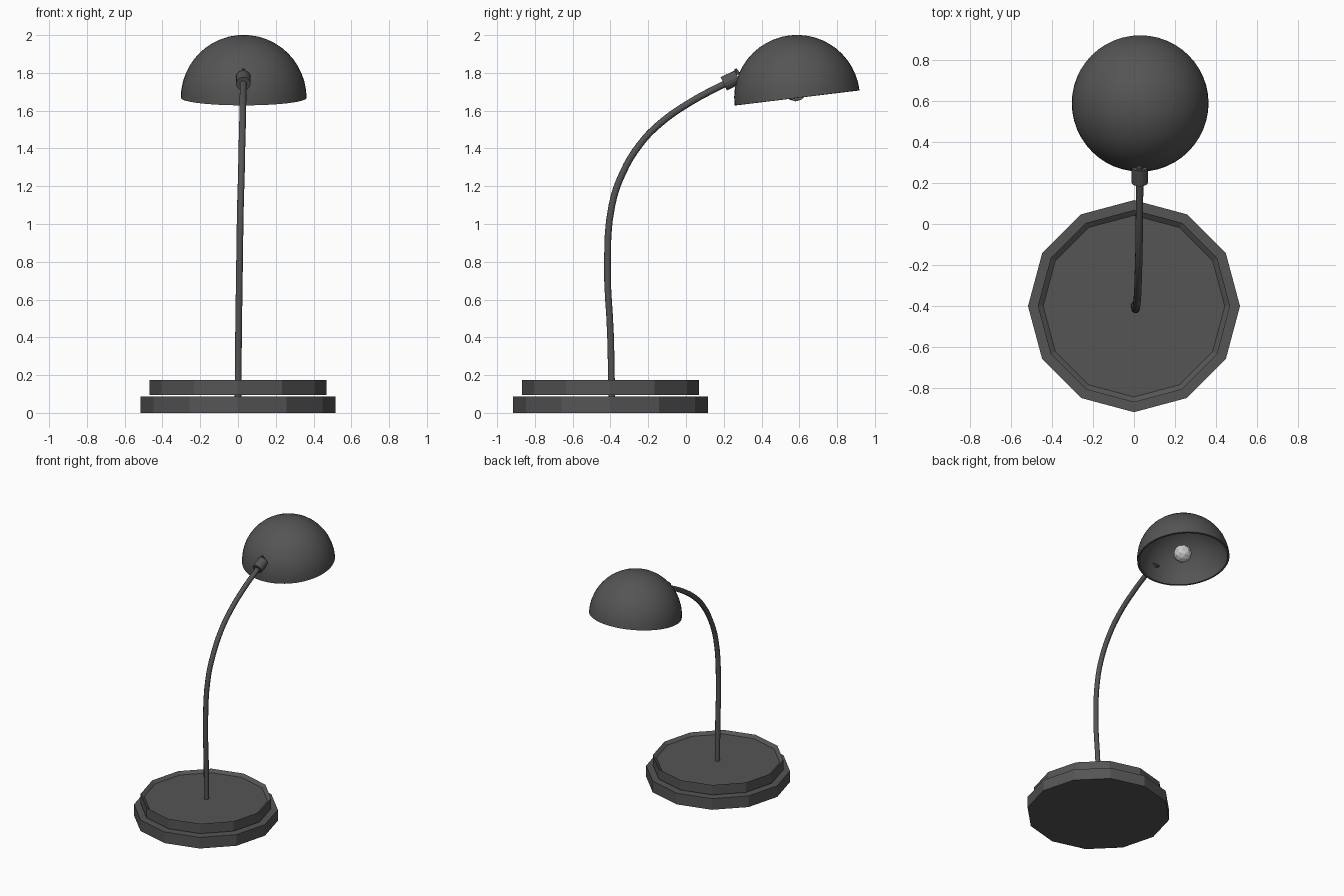
import bpy, bmesh
from math import radians
from mathutils import Vector, Matrix

if "Cube" in bpy.data.objects:
    bpy.data.objects.remove(bpy.data.objects["Cube"])


def material(name, v):
    m = bpy.data.materials.new(name)
    m.diffuse_color = (v, v, v, 1)
    m.use_nodes = True
    m.node_tree.nodes["Principled BSDF"].inputs["Base Color"].default_value = m.diffuse_color
    return m


dark = material("dark_metal", 0.09)
pale = material("bulb_glass", 0.6)


def add_object(name, bm, mat, smooth=False):
    bmesh.ops.recalc_face_normals(bm, faces=bm.faces)
    me = bpy.data.meshes.new(name)
    bm.to_mesh(me)
    bm.free()
    for p in me.polygons:
        p.use_smooth = smooth
    me.materials.append(mat)
    ob = bpy.data.objects.new(name, me)
    bpy.context.collection.objects.link(ob)
    return ob


def rod(name, a, b, r1, r2, sides):
    """Cylinder or cone running from point a to point b."""
    a, b = Vector(a), Vector(b)
    d = b - a
    mat = Matrix.Translation((a + b) / 2) @ d.to_track_quat('Z', 'Y').to_matrix().to_4x4()
    bm = bmesh.new()
    bmesh.ops.create_cone(bm, cap_ends=True, segments=sides, radius1=r1, radius2=r2,
                          depth=d.length, matrix=mat)
    return add_object(name, bm, dark)


# Base: two twelve-sided discs with a hairline gap between them
BASE_Y = -0.4
rod("base_lower", (0, BASE_Y, 0), (0, BASE_Y, 0.088), 0.516, 0.516, 12)

# Upper disc has a shallow recessed top inside a thin rim
bm = bmesh.new()
bmesh.ops.create_cone(bm, cap_ends=True, segments=12, radius1=0.468, radius2=0.468,
                      depth=0.078, matrix=Matrix.Translation((0, BASE_Y, 0.134)))
top = max(bm.faces, key=lambda f: f.calc_center_median().z)
bmesh.ops.inset_region(bm, faces=[top], thickness=0.026)
bmesh.ops.translate(bm, verts=top.verts, vec=(0, 0, -0.02))
add_object("base_upper", bm, dark)

# Curved stem
path = [(0.0, -0.393, 0.08), (0.003, -0.4, 0.42), (0.008, -0.416, 0.78),
        (0.013, -0.392, 1.10), (0.018, -0.335, 1.27), (0.021, -0.245, 1.42),
        (0.024, -0.14, 1.53), (0.026, 0.02, 1.643), (0.028, 0.21, 1.745)]
cu = bpy.data.curves.new("stem", 'CURVE')
cu.dimensions = '3D'
cu.bevel_depth = 0.019
cu.bevel_resolution = 2
cu.resolution_u = 4
cu.use_fill_caps = True
sp = cu.splines.new('BEZIER')
sp.bezier_points.add(len(path) - 1)
for bp, co in zip(sp.bezier_points, path):
    bp.co = co
    bp.handle_left_type = bp.handle_right_type = 'AUTO'
cu.materials.append(dark)
bpy.context.collection.objects.link(bpy.data.objects.new("stem", cu))

# Collar joining stem and shade, with its small pin
rod("collar", (0.028, 0.2, 1.742), (0.028, 0.275, 1.778), 0.039, 0.039, 16)
rod("collar_pin", (0.028, 0.272, 1.79), (0.028, 0.262, 1.822), 0.018, 0.006, 8)

# Tilted hemispherical shade
centre = Matrix.Translation((0.03, 0.588, 1.668))
bm = bmesh.new()
bmesh.ops.create_uvsphere(bm, u_segments=48, v_segments=24, radius=0.333)
bmesh.ops.delete(bm, geom=[v for v in bm.verts if v.co.z < -0.001], context='VERTS')
bmesh.ops.transform(bm, matrix=centre @ Matrix.Rotation(radians(6.9), 4, 'X'), verts=bm.verts)
shade = add_object("shade", bm, dark, smooth=True)
# keep normals outward so the shell thickens inward
shell = shade.modifiers.new("shell", 'SOLIDIFY')
shell.thickness = 0.014
shell.offset = -1
bpy.context.view_layer.objects.active = shade
shade.select_set(True)
bpy.ops.object.modifier_apply(modifier="shell")
bpy.ops.object.shade_smooth_by_angle(angle=radians(35))

# Faceted bulb
bm = bmesh.new()
bmesh.ops.create_icosphere(bm, subdivisions=2, radius=0.066,
                           matrix=Matrix.Translation((0.03, 0.58, 1.715)))
add_object("bulb", bm, pale)
